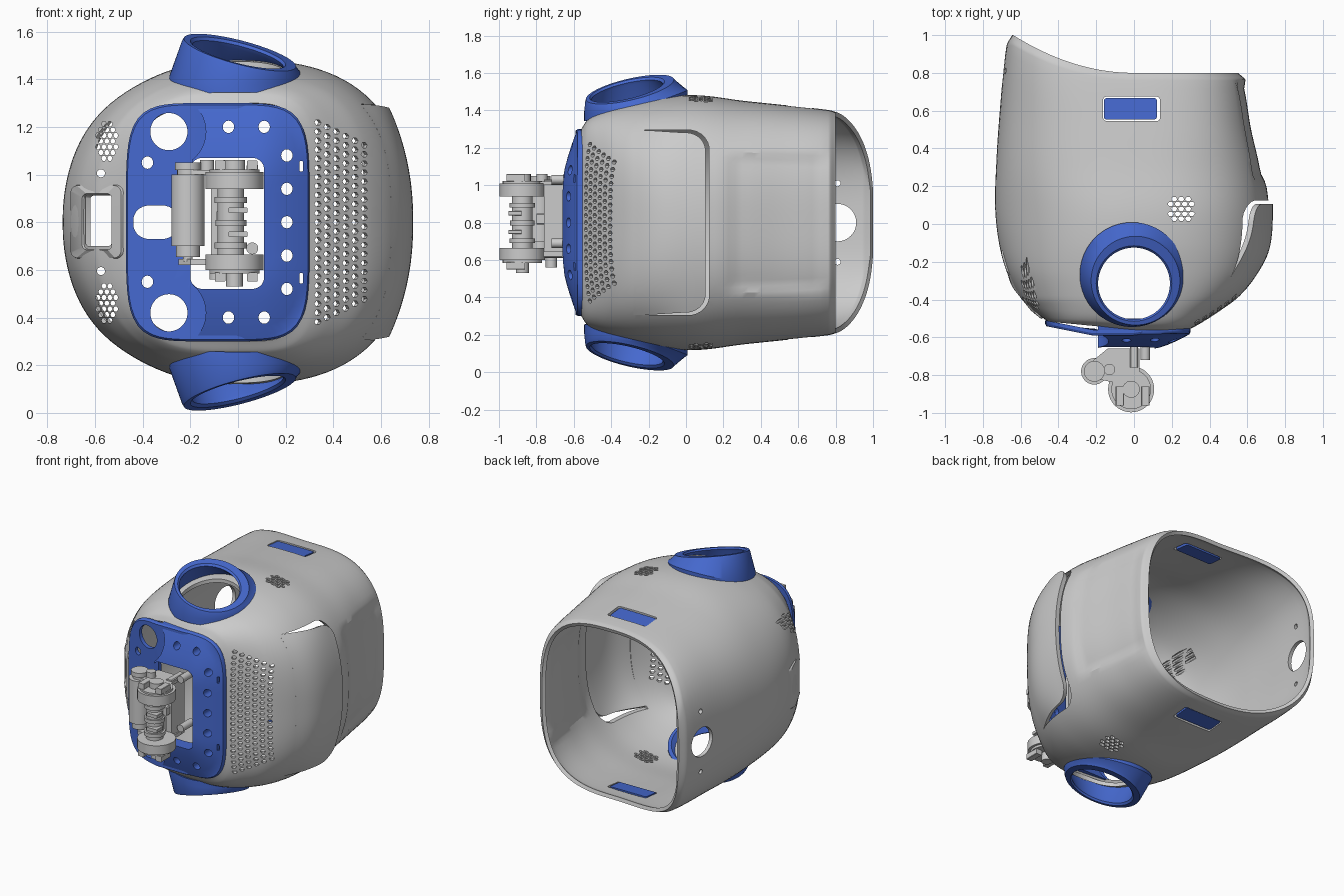
import bpy, bmesh, math
from mathutils import Vector, Matrix

if "Cube" in bpy.data.objects:
    bpy.data.objects.remove(bpy.data.objects["Cube"])

BLUE = bpy.data.materials.new("blue_plastic")
BLUE.diffuse_color = (0.06, 0.14, 0.62, 1)
BLUE.use_nodes = True
BLUE.node_tree.nodes["Principled BSDF"].inputs["Base Color"].default_value = BLUE.diffuse_color
CZ = 0.8

# Shell sections along y: y, left width, right width, half height, left and right roundness exponents
S = [(-.56, .455, .29, .50, 4, 4.2), (-.53, .49, .345, .545, 3.3, 4), (-.47, .545, .44, .583, 2.8, 3.5),
     (-.38, .61, .56, .617, 2.5, 3.1), (-.25, .675, .66, .65, 2.3, 2.8), (-.1, .715, .71, .676, 2.15, 2.6),
     (.08, .735, .715, .68, 2.15, 2.6), (.3, .73, .685, .652, 2.4, 2.7), (.5, .712, .64, .631, 2.6, 2.9),
     (.76, .675, .592, .602, 3, 3), (.8, .645, .55, .59, 3, 3)]


def ss(v, a, b):
    t = max(0, min(1, (v - a) / (b - a)))
    return t * t * (3 - 2 * t)


def sec(y, right):
    """Half width, half height and exponent of the shell at y on one side."""
    i = max(0, min(len(S) - 2, sum(1 for s in S if s[0] <= y) - 1))
    h = S[i + 1][0] - S[i][0]
    t = (y - S[i][0]) / h
    out = []
    for k in (2, 3, 5) if right else (1, 3, 4):
        def slope(j):
            a, b = S[max(0, j - 1)], S[min(len(S) - 1, j + 1)]
            return (b[k] - a[k]) / (b[0] - a[0])
        out.append(S[i][k] * (1 + 2 * t) * (1 - t) ** 2 + S[i + 1][k] * t * t * (3 - 2 * t)
                   + h * slope(i) * t * (1 - t) ** 2 - h * slope(i + 1) * t * t * (1 - t))
    return out


def shift(x, y):
    rear = .2 * min(1, max(0, -x / .64)) ** 2 * max(0, (y - .3) / .5)
    return y + rear + .045 * max(0, -x / .47) * max(0, min(1, (-.4 - y) / .16))


def shell_point(y, a):
    c, s = math.cos(a), math.sin(a)
    w, hz, n = sec(y, c > 0)
    r = (abs(c) ** n + abs(s) ** n) ** (-1 / n)
    x, z = r * c * w, CZ + r * s * hz
    if x > 0:  # shallow recess on the right rear
        x -= .02 * ss(y, .2, .28) * ss(-y, -.77, -.72) * ss(-abs(z - CZ), -.38, -.33)
    return (x, shift(x, y), z)


def front_y(x, z):
    lo, hi = -.56, .08
    for _ in range(30):
        m = (lo + hi) / 2
        w, hz, n = sec(m, x > 0)
        if (abs(x) / w) ** n + (abs(z - CZ) / hz) ** n > 1:
            lo = m
        else:
            hi = m
    return shift(x, lo)


def top_z(x, y):
    w, hz, n = sec(y, x > 0)
    return CZ + hz * (1 - (abs(x) / w) ** n) ** (1 / n)


def add(name, verts, faces, mat=None, fix=True):
    me = bpy.data.meshes.new(name)
    me.from_pydata(verts, [], faces)
    if fix:
        bm = bmesh.new()
        bm.from_mesh(me)
        bmesh.ops.recalc_face_normals(bm, faces=bm.faces)
        bm.to_mesh(me)
        bm.free()
    if mat:
        me.materials.append(mat)
    ob = bpy.data.objects.new(name, me)
    bpy.context.collection.objects.link(ob)
    return ob


def loft(name, rings, close_rings=False, close_loop=True, mat=None):
    R, N = len(rings), len(rings[0])
    f = [(i * N + j, (i + 1) % R * N + j, (i + 1) % R * N + (j + 1) % N, i * N + (j + 1) % N)
         for i in range(R if close_rings else R - 1) for j in range(N if close_loop else N - 1)]
    return add(name, [p for r in rings for p in r], f, mat, close_rings)


def mod(ob, kind, **kw):
    m = ob.modifiers.new(kind, kind)
    for k, v in kw.items():
        setattr(m, k, v)
    bpy.context.view_layer.objects.active = ob
    bpy.ops.object.modifier_apply(modifier=m.name)


def frame(u, v, w):
    return Matrix((u, v, w)).transposed()


X, Y, Z = (1, 0, 0), (0, 1, 0), (0, 0, 1)
AX, AY, AZ = frame(Y, Z, X), frame(X, Z, Y), frame(X, Y, Z)


def prisms(name, items, M, mat=None):
    """Each item: (outline, low, high), extruded along the third axis of M."""
    v, f = [], []
    for pts, lo, hi in items:
        b, n = len(v), len(pts)
        v += [M @ Vector((p[0], p[1], w)) for w in (lo, hi) for p in pts]
        f += [tuple(range(b, b + n)), tuple(range(b + n, b + 2 * n))]
        f += [(b + i, b + (i + 1) % n, b + n + (i + 1) % n, b + n + i) for i in range(n)]
    return add(name, v, f, mat)


def cut(ob, items, M):
    c = prisms("cutter", items, M)
    whole = ob.data.copy()
    for solver in ('EXACT', 'MANIFOLD'):  # second solver only if the first loses the part
        mod(ob, 'BOOLEAN', operation='DIFFERENCE', solver=solver, object=c)
        if len(ob.data.vertices) > 50:
            break
        ob.data = whole.copy()
    bpy.data.meshes.remove(whole)
    bpy.data.objects.remove(c)


def rrect(cx, cy, hx, hy, r, k=6):
    return [(cx + sx * (hx - r) + r * math.cos(a), cy + sy * (hy - r) + r * math.sin(a))
            for q, (sx, sy) in enumerate(((1, 1), (-1, 1), (-1, -1), (1, -1)))
            for a in [(q + (i + .5) / k) * math.pi / 2 for i in range(k)]]


def circle(cx, cy, r, n=48, ry=None):
    return [(cx + r * math.cos(2 * math.pi * i / n), cy + (ry or r) * math.sin(2 * math.pi * i / n))
            for i in range(n)]


def grille(cx, cy, rx, ry, du, dv, hu, hv):
    return [circle(cx + u, cy + j * dv, hu, 6, hv) for j in range(-5, 6) for i in range(-5, 6)
            for u in [(i + .5 * (j % 2)) * du] if (u / rx) ** 2 + (j * dv / ry) ** 2 < 1]


# Main shell: lofted tube with wall thickness
ys = [a[0] + (b[0] - a[0]) * k / 6 for a, b in zip(S, S[1:]) for k in range(6)] + [.8]
shell = loft("main_shell", [[shell_point(y, 2 * math.pi * (j + .5) / 128) for j in range(128)] for y in ys])
mod(shell, 'SOLIDIFY', thickness=.025, offset=-1)

# Top and bottom openings: sockets, tabs, round grilles
cut(shell, [(circle(0, -.315, .2, 64), -.1, 1.7), (rrect(-.013, .61, .15, .064, .015), -.1, 1.7)]
    + [(g, -.1, 1.7) for g in grille(.25, .08, .072, .068, .037, .026, .0165, .0125)], AZ)
# Left window, grilles and screw holes seen from the front
front = [(rrect(-.585, .81, .055, .11, .015), -.8, -.15)]
for s in (-1, 1):
    front += [(g, -.8, -.1) for g in grille(-.55, CZ + s * .34, .042, .08, .025, .024, .0105, .012)]
    front.append((circle(-.575, CZ + s * .205, .017, 16), -.8, -.1))
cut(shell, front, AY)
# Side flap opening and rear left holes
q = rrect(-.07, CZ, .195, .495, .11)
cut(shell, [(q[:6] + [(-.27, 1.295), (-.27, .305)] + q[18:], .3, 1), (circle(.81, CZ, .1), -1, -.4),
            (circle(.81, 1.01, .016, 16), -1, -.4), (circle(.81, .59, .016, 16), -1, -.4)], AX)
# Speaker perforation on the right front
U, W = Vector((.89, .456, 0)).normalized(), Vector((.456, -.89, 0)).normalized()
holes = []
for i in range(6):
    x = .335 + i * .039
    for j in range(-11, 12):
        z = CZ + (j + .5 * (i % 2)) * .038
        if abs(z - CZ) < .43 - .1 * (i / 5) ** 2:
            p = Vector((x, front_y(x, z), 0))
            holes.append((circle(p.dot(U), z, .017, 6, .0125), p.dot(W) - .08, p.dot(W) + .08))
cut(shell, holes, frame(U, Z, W))

# Raised side flap
rings = []
for i in range(29):
    y = -.28 + .385 * math.sin(math.pi / 2 * i / 28)
    w = ss(y, -.28, .05)
    q = max(0, min(1, (y - .005) / .1))
    h = .495 - .015 * w - .1 * (1 - math.sqrt(1 - q * q))
    xr, hz, n = sec(y, True)
    ring = []
    for j in range(41):
        d = h * (j / 20 - 1)
        base = xr * (1 - (abs(d) / hz) ** n) ** (1 / n)
        ring.append((base + (.735 - .1 * abs(d / .48) ** 2.2 - base) * w, y, CZ + d))
    rings.append(ring)
flap = loft("side_flap", rings, close_loop=False)
mod(flap, 'SOLIDIFY', thickness=.03, offset=-1)

# Left window frame following the shell
rings = []
for cx, hx, hz, r, o in ((-.59, .112, .158, .035, -.01), (-.59, .106, .152, .03, .01),
                         (-.585, .062, .118, .02, .01), (-.585, .055, .11, .015, -.03)):
    rings.append([(x - o * .7, front_y(x, z) - o * .7, z) for x, z in rrect(cx, .802, hx, hz, r)])
loft("window_frame", rings, True)

# Angled thin-walled sockets and tabs, top and bottom
for label, s in (("top", 1), ("bottom", -1)):
    rings = []
    for r, cx, cy, t, dz in ((.255, -.005, -.275, 0, -.03), (.277, -.01, -.268, 0, -.03), (.277, -.01, -.268, 0, .012),
                             (.243, .008, -.296, 1, -.015), (.235, .008, -.3, 1, 0), (.2, 0, -.315, 1, 0),
                             (.19, 0, -.315, 1, -.012), (.2, 0, -.312, 1, -.03)):
        ring = []
        for x, y in circle(cx, cy, r, 80):
            low = 1.375 + (y + .54) * .22 - .4 * x * x
            high = 1.512 - .25 * x + .22 * (y + .31)
            z = (high if t else low) + dz
            ring.append((x, y, CZ + s * (z - CZ)))
        rings.append(ring)
    loft(label + "_socket", rings, True, mat=BLUE)
    tab = prisms(label + "_tab", [(rrect(-.019, .61, .14, .056, .012), -.03, -.004)], AZ, BLUE)
    for v in tab.data.vertices:
        v.co.z = CZ + s * (top_z(v.co.x, v.co.y) + v.co.z - CZ)
    if s < 0:
        tab.data.flip_normals()


# Front panel: lower plate and raised plate
def slab(name, f, thick):
    def ring(s, d):
        out = []
        for j in range(96):
            c, q = math.cos(j * math.pi / 48), math.sin(j * math.pi / 48)
            r = s * (abs(c) ** 5 + abs(q) ** 5) ** -.2
            x, z = -.085 + .385 * r * c, CZ + .5 * r * q
            out.append((x, f(x, z) + d, z))
        return out
    st = [.15, .3, .45, .6, .7, .8, .88, .95, .985]
    return loft(name, [ring(s, 0) for s in st] + [ring(1, .012)] + [ring(s, thick) for s in reversed([.15, .5, .8, 1])],
                True, mat=BLUE)


def low_face(x, z):
    return max(-.59, -.54 - .2 * (x + .47)) + .2 * max(0, x)


def high_face(x, z):
    a, b = max(0, (x - .08) / .22), max(0, (abs(z - CZ) - .18) / .32)
    return -.665 + .085 * min(1, math.hypot(a, b)) ** 1.5


opening = (rrect(-.045, .795, .155, .275, .05), -.9, -.3)
small = [(.205, s * .14 * k) for k in (1, 2) for s in (-1, 1)] + [(.205, 0)]
small += [(x, s * .4) for x in (-.04, .11) for s in (-1, 1)] + [(-.38, s * .25) for s in (-1, 1)]
panel_holes = [opening] + [(circle(x, CZ + z, .024, 16, .026), -.9, -.3) for x, z in small]
panel_holes += [(rrect(.265, CZ + s * .235, .007, .022, .004, 2), -.9, -.3) for s in (-1, 1)]
lower = slab("front_panel_base", low_face, .03)
cut(lower, panel_holes + [(rrect(-.345, CZ, .095, .07, .065), -.9, -.3)]
    + [(circle(-.29, CZ + s * .38, .078), -.9, -.3) for s in (-1, 1)], AY)
upper = slab("front_panel_raised", high_face, .08)
cut(upper, [(rrect(-.44, CZ, .25, .7, .01), -.9, -.3)], AY)
cut(upper, [(circle(-.285, CZ + s * .38, .15), -.9, -.3) for s in (-1, 1)], AY)
cut(upper, panel_holes, AY)


# Front drive mechanism: stacked vertical cylinders
def stack(name, parts):
    prisms(name, [(circle(x, y, r, 40), a, b) for x, y, r, a, b in parts], AZ)


stack("drum", [(-.015, -.875, .122, .6, .665), (-.015, -.875, .122, .94, 1.01), (-.015, -.875, .105, .585, .6),
               (-.015, -.875, .105, 1.01, 1.022), (-.03, -.875, .055, .665, .94), (-.03, -.875, .068, .69, .715),
               (-.03, -.875, .068, .88, .905), (-.03, -.875, .065, .785, .81), (-.015, -.875, .035, .53, .585),
               (-.015, -.875, .045, 1.022, 1.06)])
stack("motor", [(-.21, -.78, .07, .7, 1.0), (-.21, -.78, .05, .655, .7), (-.21, -.78, .02, .635, .655),
                (-.21, -.78, .045, 1.0, 1.02), (-.21, -.78, .055, 1.02, 1.05), (-.13, -.77, .03, 1.02, 1.06),
                (-.09, -.72, .03, .56, .64)])
arm = [(-.25, -.75), (-.14, -.66), (.03, -.66), (.03, -.8), (-.05, -.85), (-.2, -.82)]
prisms("arm_brackets", [(arm, .62, .645), (arm, 1.0, 1.02)], AZ)
prisms("back_plates", [(rrect(-.085, .82, .03, .2, .01, 2), -.74, -.66), (rrect(0, .82, .022, .21, .01, 2), -.76, -.62),
                       (rrect(-.04, .82, .05, .03, .01, 2), -.8, -.7), (circle(.06, .69, .025, 20), -.72, -.6),
                       (circle(.06, 1.03, .025, 20), -.72, -.6)], AY)
prisms("drum_clips", [(rrect(x, z, .022, .02, .005, 2), -.96, -.86) for x in (-.075, .06) for z in (1.04, .57)]
       + [(rrect(.0, z, .04, .012, .005, 2), -.95, -.88) for z in (.75, .85)], AY)

# Smooth shading with sharp edges kept
for ob in bpy.data.objects:
    ob.select_set(ob.type == 'MESH')
bpy.context.view_layer.objects.active = shell
bpy.ops.object.shade_smooth_by_angle(angle=math.radians(30))
